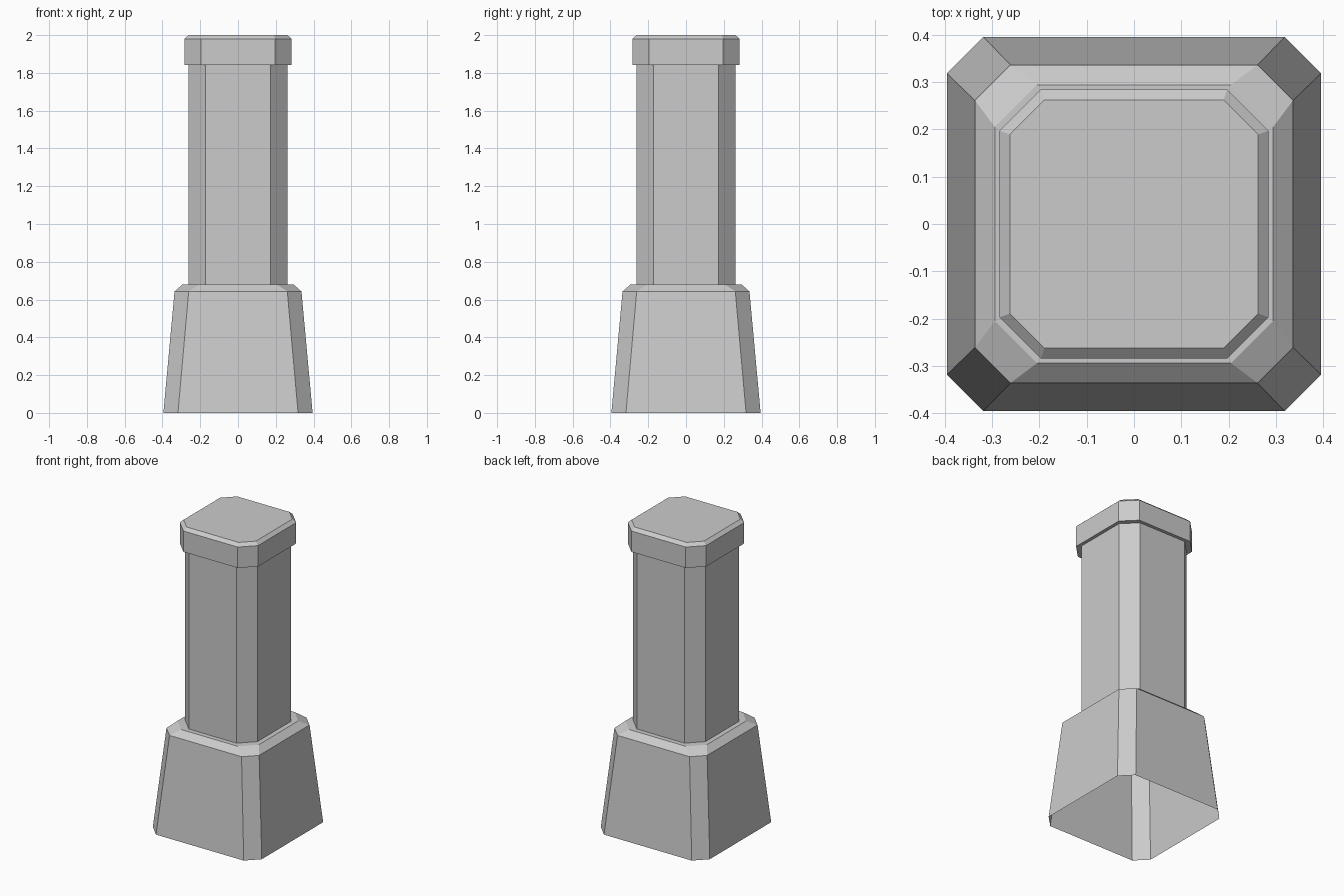
import bpy
import bmesh

if "Cube" in bpy.data.objects:
    bpy.data.objects.remove(bpy.data.objects["Cube"])


def ring(bm, half, flat, z):
    """Square outline with chamfered corners, counter-clockwise."""
    pts = [(half, -flat), (half, flat), (flat, half), (-flat, half),
           (-half, flat), (-half, -flat), (-flat, -half), (flat, -half)]
    return [bm.verts.new((x, y, z)) for x, y in pts]


def loft(name, profile, close_top=False):
    """Join chamfered outlines (half width, half flat side, height) with flat faces."""
    bm = bmesh.new()
    rings = [ring(bm, *p) for p in profile]
    for lo, hi in zip(rings, rings[1:]):
        for i in range(8):
            j = (i + 1) % 8
            bm.faces.new((lo[i], lo[j], hi[j], hi[i]))
    if close_top:
        bm.faces.new(rings[-1])
    mesh = bpy.data.meshes.new(name)
    bm.to_mesh(mesh)
    bm.free()
    obj = bpy.data.objects.new(name, mesh)
    bpy.context.collection.objects.link(obj)
    return obj


SHAFT = (0.262, 0.173)

# Tapered plinth, open underneath, with a bevelled shoulder and ledge
loft("plinth", [(0.395, 0.318, 0), (0.336, 0.261, 0.643),
                (0.294, 0.205, 0.68), (*SHAFT, 0.68)])

# Straight shaft
loft("shaft", [(*SHAFT, 0.68), (*SHAFT, 1.843)])

# Overhanging cap with a bevelled top edge
loft("cap", [(*SHAFT, 1.843), (0.284, 0.197, 1.843),
             (0.284, 0.197, 1.98), (0.262, 0.189, 2.0)], close_top=True)
